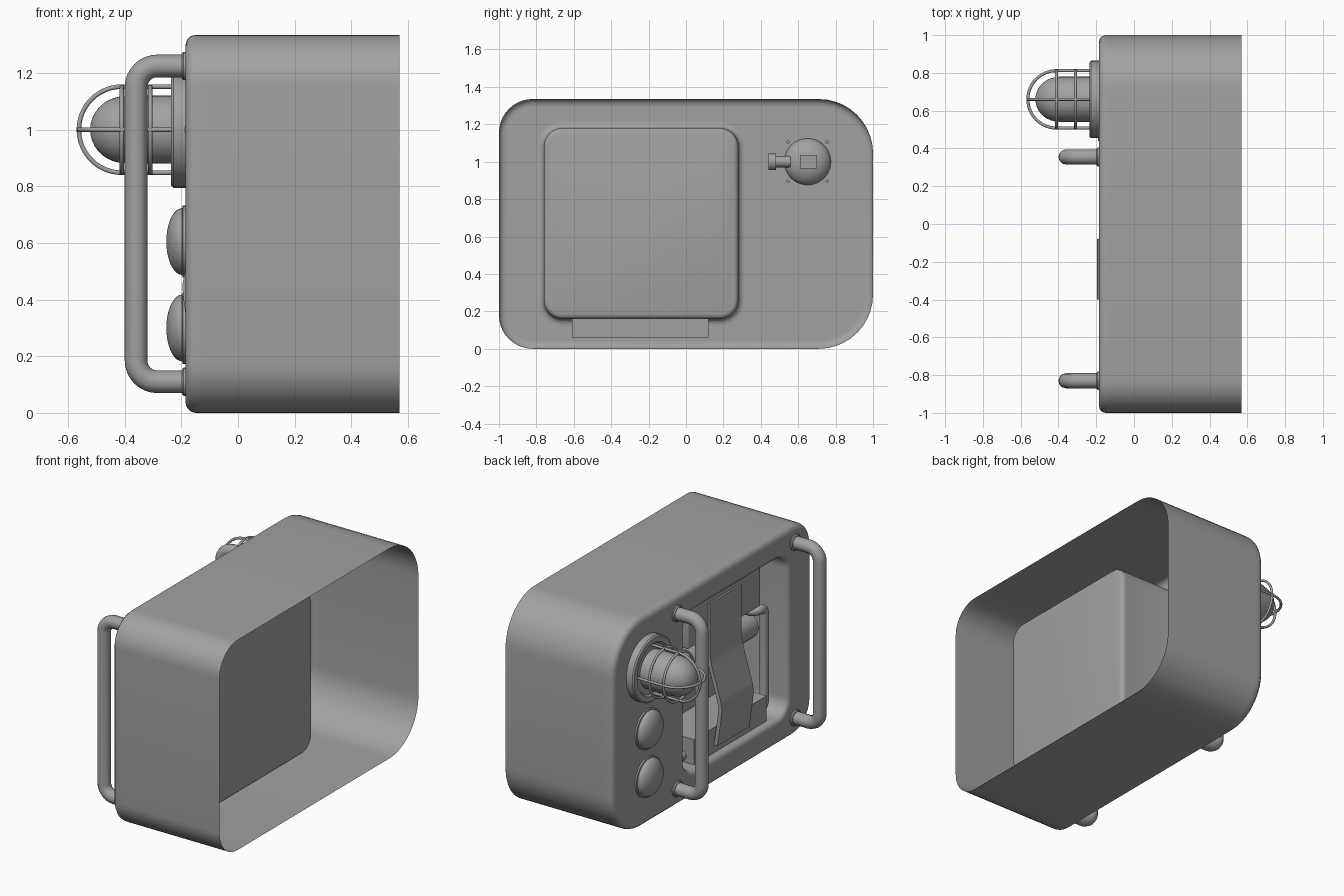
import bpy, bmesh, math
from mathutils import Vector

cube = bpy.data.objects.get("Cube")
if cube:
    bpy.data.objects.remove(cube, do_unlink=True)

GREY = (0.36, 0.36, 0.36, 1)
mat = bpy.data.materials.new("plain grey")
mat.use_nodes = True
mat.diffuse_color = GREY
mat.node_tree.nodes["Principled BSDF"].inputs["Base Color"].default_value = GREY
made = []


def add_object(name, data):
    data.materials.append(mat)
    ob = bpy.data.objects.new(name, data)
    bpy.context.scene.collection.objects.link(ob)
    if ob.type == 'MESH':
        made.append(ob)
    return ob


def loft(name, rings, cap_first=False, cap_last=True):
    """Skin a list of equally long point rings."""
    bm = bmesh.new()
    loops = [[bm.verts.new(p) for p in ring] for ring in rings]
    n = len(loops[0])
    for a, b in zip(loops, loops[1:]):
        for k in range(n):
            j = (k + 1) % n
            bm.faces.new((a[k], b[k], b[j], a[j]))
    if cap_first:
        bm.faces.new(loops[0])
    if cap_last:
        bm.faces.new(loops[-1][::-1])
    me = bpy.data.meshes.new(name)
    bm.to_mesh(me)
    bm.free()
    return add_object(name, me)


def rounded_rect(x, y0, y1, z0, z1, r_right, r_left, inset=0.0, seg=10):
    """Rounded outline in the YZ plane; r_left is used on the +y corners."""
    pts = []
    corners = [(y1, z0, r_left, -1, 1), (y1, z1, r_left, -1, -1),
               (y0, z1, r_right, 1, -1), (y0, z0, r_right, 1, 1)]
    for i, (y, z, r, sy, sz) in enumerate(corners):
        for k in range(seg + 1):
            a = math.pi / 2 * (i - 1 + k / seg)
            rad = max(r - inset, 0.01)
            pts.append((x, y + sy * r + rad * math.cos(a), z + sz * r + rad * math.sin(a)))
    return pts


def lathe(name, profile, y, z, seg=40):
    """Revolve (x, radius) pairs about an X axis, running towards -x."""
    rings = [[(x, y + r * math.cos(2 * math.pi * k / seg), z + r * math.sin(2 * math.pi * k / seg))
              for k in range(seg)] for x, r in profile]
    return loft(name, rings, cap_first=True)


def dome(x, depth, r, steps=9):
    """Elliptic dome profile bulging from x by depth."""
    return [(x + depth * math.sin(t), max(r * math.cos(t), 0.002))
            for t in (math.pi / 2 * i / steps for i in range(steps + 1))]


def tube(name, points, r, fillet=0.0, cyclic=False):
    """Round tube along a path with filleted corners."""
    path = [Vector(p) for p in points]
    out = [path[0]]
    for a, b, c in zip(path, path[1:], path[2:]):
        if fillet:
            p, q = b + (a - b).normalized() * fillet, b + (c - b).normalized() * fillet
            centre = p + q - b
            for i in range(9):
                t = math.pi / 2 * i / 8
                out.append(centre + (p - centre) * math.cos(t) + (q - centre) * math.sin(t))
        else:
            out.append(b)
    out.append(path[-1])
    cu = bpy.data.curves.new(name, 'CURVE')
    cu.dimensions = '3D'
    cu.bevel_depth = r
    cu.bevel_resolution = 4
    cu.use_fill_caps = True
    sp = cu.splines.new('POLY')
    sp.points.add(len(out) - 1)
    for pt, co in zip(sp.points, out):
        pt.co = (*co, 1)
    sp.use_cyclic_u = cyclic
    return add_object(name, cu)


def box(name, x0, x1, y0, y1, z0, z1, bevel=0.0):
    bm = bmesh.new()
    bmesh.ops.create_cube(bm, size=1)
    for v in bm.verts:
        v.co = ((x0 + x1) / 2 + v.co.x * (x1 - x0), (y0 + y1) / 2 + v.co.y * (y1 - y0),
                (z0 + z1) / 2 + v.co.z * (z1 - z0))
    if bevel:
        bmesh.ops.bevel(bm, geom=bm.edges[:], offset=bevel, segments=3, profile=0.5, affect='EDGES')
    me = bpy.data.meshes.new(name)
    bm.to_mesh(me)
    bm.free()
    return add_object(name, me)


# Open-backed housing with its recessed bay, skinned as one thin shell
PANEL, BACK, BAY = -0.185, 0.57, 0.33


def outer(x, inset=0.0):
    return rounded_rect(x, -1, 1, 0, 1.335, 0.18, 0.29, inset)


def bay(x, inset=0.0):
    return rounded_rect(x, -0.76, 0.28, 0.16, 1.18, 0.1, 0.1, inset)


arc = [math.pi / 6 * i for i in range(4)]
rings = [outer(BACK), outer(PANEL + 0.06)]
rings += [outer(PANEL + 0.035 * (1 - math.sin(t)), 0.035 * (1 - math.cos(t))) for t in arc]
rings += [outer(PANEL, 0.045), bay(PANEL, -0.04)]
rings += [bay(PANEL + 0.03 * (1 - math.cos(t)), -0.03 * (1 - math.sin(t))) for t in arc]
rings += [bay(BAY - 0.04)]
rings += [bay(BAY - 0.025 * (1 - math.sin(t)), 0.025 * (1 - math.cos(t))) for t in arc]
loft("housing", rings)

# Guard handles with collars
for side, y in (("left", 0.355), ("right", -0.83)):
    tube(side + "_handle", [(PANEL, y, 0.11), (-0.36, y, 0.11), (-0.36, y, 1.225),
                            (PANEL, y, 1.225)], 0.04, 0.075)
    for end, z in (("lower", 0.11), ("upper", 1.225)):
        lathe(f"{side}_{end}_collar", [(PANEL + 0.005, 0.05), (-0.192, 0.05), (-0.198, 0.044)], y, z, 24)

# Push buttons
for name, z in (("upper_button", 0.605), ("lower_button", 0.3)):
    lathe(name, [(PANEL + 0.002, 0.127), (-0.195, 0.127), (-0.197, 0.12)]
          + dome(-0.197, -0.056, 0.118), 0.65, z)

# Caged warning lamp
LY, LZ = 0.66, 1.0
lathe("lamp_flange", [(PANEL + 0.002, 0.205), (-0.228, 0.205), (-0.236, 0.197), (-0.236, 0.165),
                      (-0.222, 0.155), (-0.222, 0.11)], LY, LZ)
lathe("lamp_body", [(-0.2, 0.12), (-0.395, 0.12)] + dome(-0.4, -0.122, 0.118), LY, LZ)
for i, x in enumerate((-0.31, -0.41)):
    ring = [(x, LY + 0.152 * math.cos(math.pi * k / 20), LZ + 0.152 * math.sin(math.pi * k / 20))
            for k in range(40)]
    tube(f"cage_ring_{i + 1}", ring, 0.008, cyclic=True)
for i, (cy, cz) in enumerate(((1, 0), (0, 1))):
    bend = [(-0.41 - 0.152 * math.cos(t), 0.152 * math.sin(t))
            for t in (math.pi * (k / 24 - 0.5) for k in range(25))]
    side = [(-0.225, -0.152)] + bend + [(-0.225, 0.152)]
    tube(f"cage_wire_{i + 1}", [(x, LY + cy * d, LZ + cz * d) for x, d in side], 0.008)

# Lamp fitting and cable gland inside the housing
lathe("lamp_back", dome(PANEL, 0.075, 0.125)[::-1], 0.65, LZ)
box("lamp_back_plate", -0.13, -0.105, 0.61, 0.7, 0.965, 1.035)
tube("gland_stem", [(-0.145, 0.56, LZ), (-0.145, 0.47, LZ)], 0.03)
tube("gland_nut", [(-0.145, 0.48, LZ), (-0.145, 0.44, LZ)], 0.045)
for i, (sy, sz) in enumerate(((1, 1), (1, -1), (-1, 1), (-1, -1))):
    lathe(f"lamp_bolt_{i + 1}", [(-0.172, 0.009), (PANEL, 0.009)], 0.65 + 0.105 * sy, LZ + 0.105 * sz, 12)

# Dispenser mechanism in the bay
W0, W1 = -0.61, 0.12
box("mechanism_back", 0.12, 0.32, W0, W1, 0.17, 1.14)
box("mechanism_hood", -0.1, 0.14, W0, W1, 0.88, 1.15, 0.012)
box("mechanism_base", -0.14, 0.14, W0, W1, 0.06, 0.32)
tube("mechanism_roller", [(0.02, -0.64, 0.72), (0.02, 0.15, 0.72)], 0.085)
for side, y, inner in (("right", -0.7, W0), ("left", 0.21, W1)):
    tube(side + "_rail", [(0.1, inner, 0.83), (-0.06, inner, 0.83), (-0.06, y, 0.83), (-0.06, y, 0.2),
                          (-0.06, inner, 0.2)], 0.028, 0.04)

# Pull lever: bent strip extruded across the middle
front = [(-0.112, 1.1), (-0.112, 0.78), (-0.125, 0.71), (-0.185, 0.51), (-0.197, 0.45),
         (-0.19, 0.38), (-0.165, 0.21)]
outline = front + [(x + 0.025, z) for x, z in reversed(front)]
loft("pull_lever", [[(x, y, z) for x, z in outline] for y in (-0.4, -0.08)], cap_first=True)

# Consistent normals on closed parts, then smooth shading with kept edges
for ob in made:
    if ob.name != "housing":
        bm = bmesh.new()
        bm.from_mesh(ob.data)
        bmesh.ops.recalc_face_normals(bm, faces=bm.faces[:])
        bm.to_mesh(ob.data)
        bm.free()
bpy.ops.object.select_all(action='DESELECT')
for ob in made:
    ob.select_set(True)
bpy.context.view_layer.objects.active = made[0]
bpy.ops.object.shade_smooth_by_angle(angle=math.radians(35))
